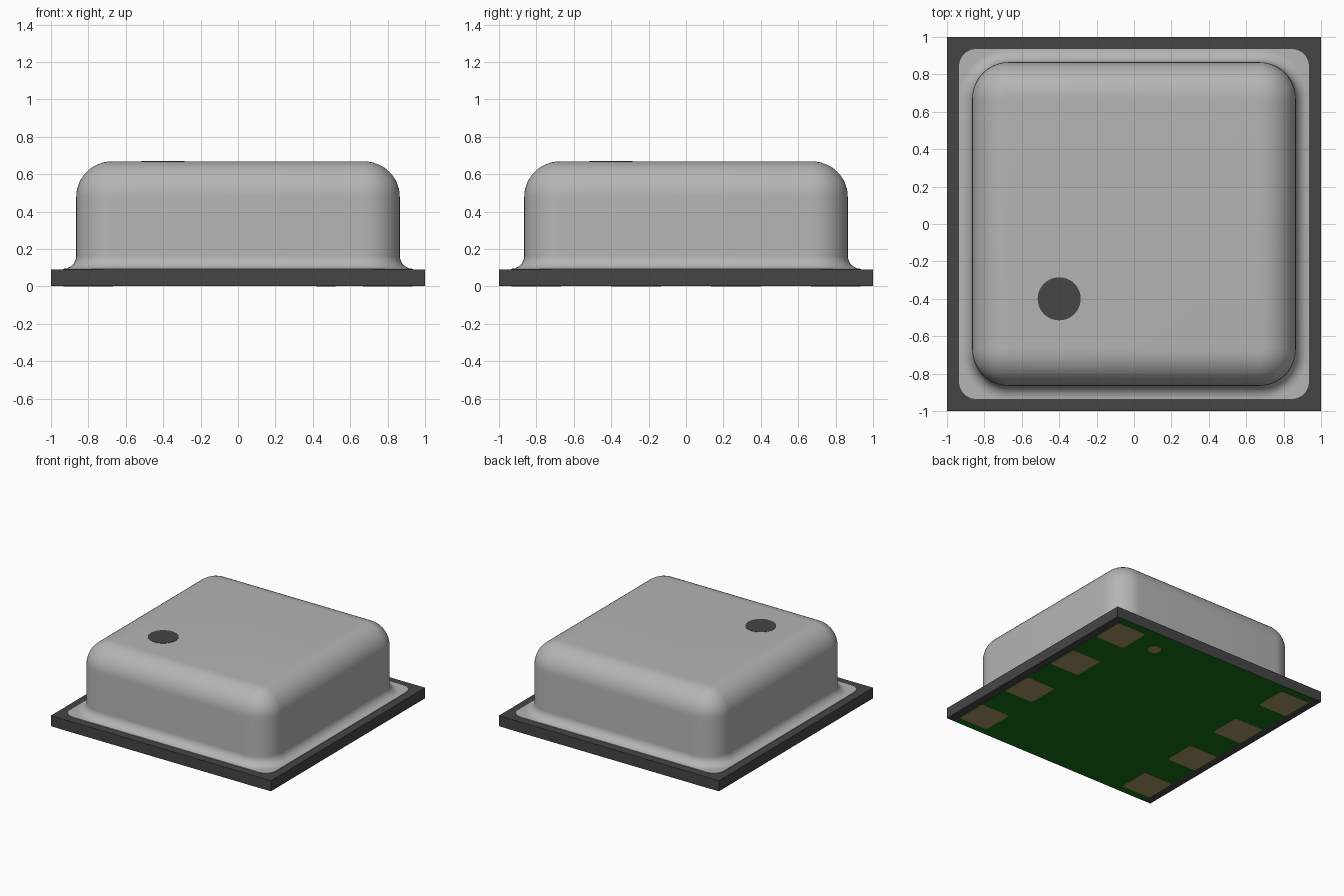
import bpy, bmesh
from math import sin, cos, pi

cube = bpy.data.objects.get("Cube")
if cube:
    bpy.data.objects.remove(cube, do_unlink=True)


def material(name, rgb):
    m = bpy.data.materials.new(name)
    m.use_nodes = True
    col = (*rgb, 1)
    m.diffuse_color = col
    m.node_tree.nodes["Principled BSDF"].inputs["Base Color"].default_value = col
    return m


DARK = material("dark grey", (0.06, 0.06, 0.06))
METAL = material("brushed grey", (0.46, 0.46, 0.46))
GREEN = material("solder mask green", (0.008, 0.16, 0.008))
GOLD = material("dull gold", (0.39, 0.305, 0.14))


def rounded_rect(hx, hy, r, seg, cx=0, cy=0):
    """Outline of a rectangle with rounded corners, counter-clockwise."""
    pts = []
    for q, (sx, sy) in enumerate([(1, 1), (-1, 1), (-1, -1), (1, -1)]):
        for i in range(seg + 1):
            a = (q + i / seg) * pi / 2
            pts.append((cx + sx * (hx - r) + r * cos(a),
                        cy + sy * (hy - r) + r * sin(a)))
    return pts


def circle(r, n, cx, cy):
    return [(cx + r * cos(2 * pi * i / n), cy + r * sin(2 * pi * i / n)) for i in range(n)]


def loft(name, rings, mat, smooth=False):
    """Skin a stack of (outline, z) rings and cap both ends."""
    bm = bmesh.new()
    loops = [[bm.verts.new((x, y, z)) for x, y in pts] for pts, z in rings]
    for lo, hi in zip(loops, loops[1:]):
        n = len(lo)
        for i in range(n):
            j = (i + 1) % n
            bm.faces.new((lo[i], lo[j], hi[j], hi[i]))
    bm.faces.new(loops[0][::-1])
    bm.faces.new(loops[-1])
    mesh = bpy.data.meshes.new(name)
    bm.to_mesh(mesh)
    bm.free()
    mesh.materials.append(mat)
    ob = bpy.data.objects.new(name, mesh)
    bpy.context.collection.objects.link(ob)
    if smooth:
        bpy.ops.object.select_all(action='DESELECT')
        ob.select_set(True)
        bpy.context.view_layer.objects.active = ob
        bpy.ops.object.shade_smooth_by_angle(angle=pi / 6)
    return ob


def plate(name, outline, z0, z1, mat):
    return loft(name, [(outline, z0), (outline, z1)], mat)


def box_outline(hx, hy):
    return [(hx, hy), (-hx, hy), (-hx, -hy), (hx, -hy)]


# Circuit board with a mask panel underneath
BOARD_TOP = 0.09
plate("board", box_outline(1, 1), 0.003, BOARD_TOP, DARK)
plate("underside_mask", box_outline(0.935, 0.999), 0.0015, 0.004, GREEN)

# Lid foot, a thin flange on the board
SEG = 12
FOOT, WALL, TOP = 0.935, 0.865, 0.668
FOOT_Z = BOARD_TOP + 0.004
plate("lid_flange", rounded_rect(FOOT, FOOT, 0.09, SEG), BOARD_TOP - 0.002, FOOT_Z, METAL)

# Lid shell: concave foot fillet, upright wall, convex top fillet
CORNER, FILLET = 0.195, 0.19
flare = FOOT - WALL
rings = []
for i in range(SEG + 1):
    a = i / SEG * pi / 2
    out = flare * (1 - sin(a))
    half = WALL + out
    rings.append((rounded_rect(half, half, CORNER + out, SEG), FOOT_Z + flare * (1 - cos(a))))
for i in range(SEG + 1):
    a = i / SEG * pi / 2
    inset = FILLET * (1 - cos(a))
    half = WALL - inset
    rings.append((rounded_rect(half, half, CORNER - inset, SEG), TOP - FILLET * (1 - sin(a))))
loft("lid", rings, METAL, smooth=True)

# Round port on the lid
plate("port_hole", circle(0.115, 48, -0.4, -0.4), TOP - 0.002, TOP + 0.002, DARK)

# Contact pads in two rows, and the orientation dot
for side, x in (("left", 0.8), ("right", -0.8)):
    for k in range(4):
        y = 0.8 - k * 1.6 / 3
        plate(f"contact_pad_{side}_{k + 1}",
              rounded_rect(0.133, 0.133, 0.02, 4, x, y), 0, 0.003, GOLD)
plate("orientation_dot", circle(0.05, 32, 0.47, 0.8), 0, 0.003, GOLD)
